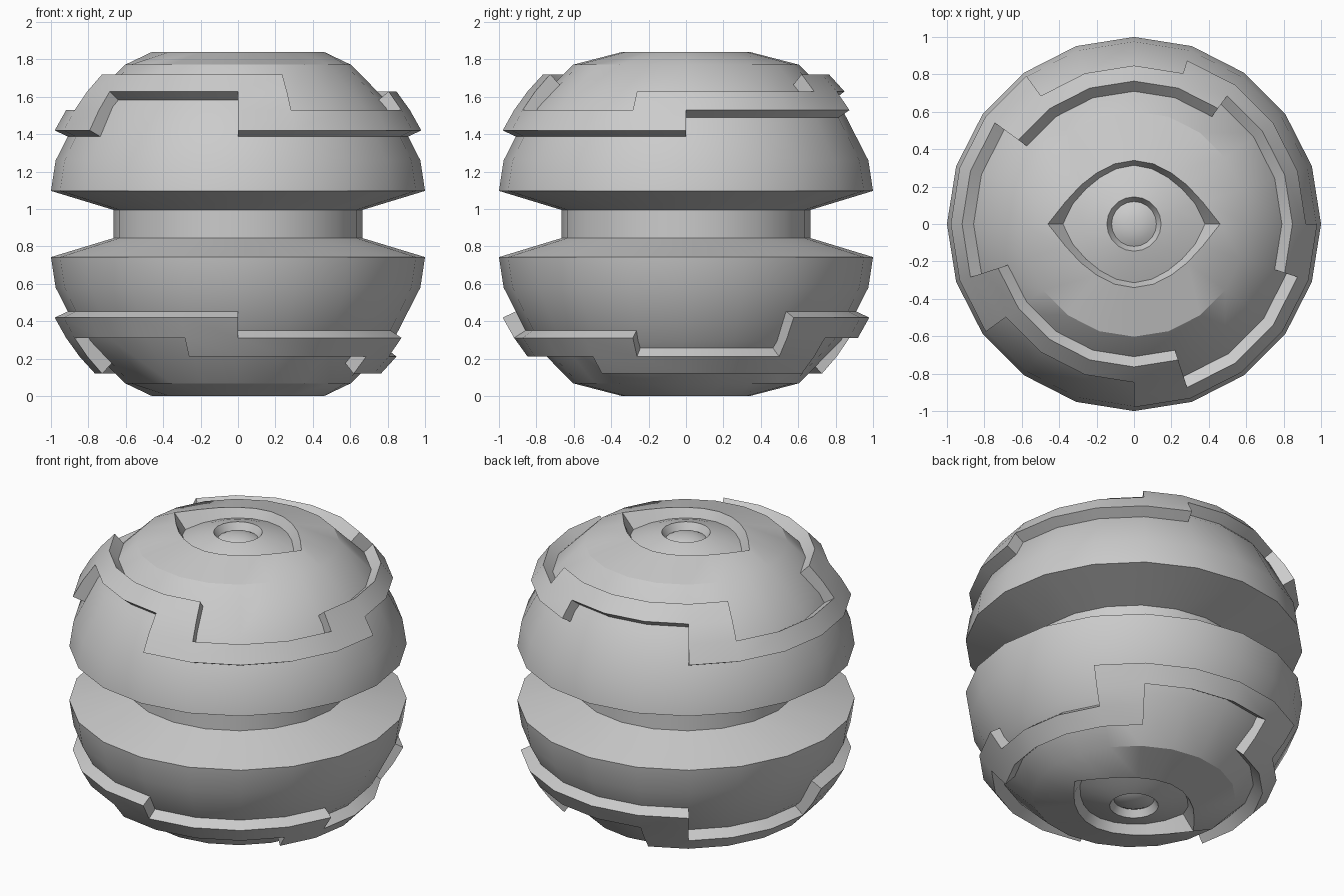
import bpy, bmesh, math

if "Cube" in bpy.data.objects:
    bpy.data.objects.remove(bpy.data.objects["Cube"])

N = 20            # sides around the ball
H = 1.84          # total height
CZ = 0.943        # centre height of the upper shell's sphere
STEP = 2 * math.pi / N


def finish(name, bm):
    bmesh.ops.recalc_face_normals(bm, faces=bm.faces[:])
    me = bpy.data.meshes.new(name)
    bm.to_mesh(me)
    bm.free()
    me.shade_smooth()
    me.set_sharp_from_angle(angle=math.radians(30))
    ob = bpy.data.objects.new(name, me)
    bpy.context.collection.objects.link(ob)
    return ob


def place(bm, lower, turn=0.0):
    """Flip a part to the underside and turn it about the axis."""
    if lower:
        c, s = math.cos(turn), math.sin(turn)
        for v in bm.verts:
            x, y, z = v.co
            v.co = (c * x - s * y, s * x + c * y, H - z)


def loft(bm, rings):
    """Skin a stack of rings, each a list of (radius, height) per side."""
    loops = [[bm.verts.new((r * math.cos(k * STEP), r * math.sin(k * STEP), z))
              for k, (r, z) in enumerate(rg)] for rg in rings]
    for a, b in zip(loops, loops[1:]):
        for k in range(N):
            j = (k + 1) % N
            bm.faces.new((a[k], a[j], b[j], b[k]))
    return loops


def quadrant(values, k):
    """Radius of a doubly symmetric outline from its six quarter values."""
    k %= 10
    return values[min(k, 10 - k)]


EYE_OUT = [0.46, 0.385, 0.352, 0.338, 0.338, 0.34]
EYE_IN = [0.38, 0.345, 0.318, 0.308, 0.31, 0.314]


def eyeball_z(r):
    return 1.836 - 0.69 * (r * r - 0.145 ** 2)


def shell(name, lower):
    # domed half with lens-shaped recess, bulging eyeball and sunk pupil
    rings = [[p] * N for p in [(0.655, 0.992), (1.0, 1.097), (0.975, 1.26),
                               (0.829, 1.545), (0.6025, 1.772)]]
    rings.append([(quadrant(EYE_OUT, k), H) for k in range(N)])
    inner = [quadrant(EYE_IN, k) for k in range(N)]
    rings.append([(r, eyeball_z(r)) for r in inner])
    rings.append([((r + 0.145) / 2, eyeball_z((r + 0.145) / 2)) for r in inner])
    rings += [[p] * N for p in [(0.145, 1.836), (0.12, 1.792),
                                (0.09, 1.808), (0.045, 1.819)]]
    bm = bmesh.new()
    last = loft(bm, rings)[-1]
    tip = bm.verts.new((0, 0, 1.822))
    for k in range(N):
        bm.faces.new((last[k], last[(k + 1) % N], tip))
    place(bm, lower)
    finish(name, bm)


# raised band: (first column, row) where each edge changes height
LOW_EDGE = [(0, 1), (4, 2), (7, 0), (12, 2), (15, 0)]
HIGH_EDGE = [(0, 2), (3, 3), (8, 1), (11, 3), (16, 1), (19, 2)]
ROWS = [26, 32.5, 39, 45.5]


def row_at(table, k):
    return [row for start, row in table if start <= k][-1]


def band(name, lower):
    bm = bmesh.new()
    grid = {}

    def vert(k, row):
        key = (k % N, row)
        if key not in grid:
            a, lat = k * STEP, math.radians(ROWS[row])
            r = 0.98 * math.cos(lat)
            grid[key] = bm.verts.new((r * math.cos(a), r * math.sin(a),
                                      0.98 * math.sin(lat)))
        return grid[key]

    for k in range(N):
        for row in range(row_at(LOW_EDGE, k), row_at(HIGH_EDGE, k)):
            bm.faces.new((vert(k, row), vert(k + 1, row),
                          vert(k + 1, row + 1), vert(k, row + 1)))
    ext = bmesh.ops.extrude_face_region(bm, geom=bm.faces[:], use_keep_orig=True)
    for v in ext["geom"]:
        if isinstance(v, bmesh.types.BMVert):
            v.co *= 1.09 / 0.98
    for v in bm.verts:
        v.co.z += CZ
    place(bm, lower, -math.pi / 2)
    finish(name, bm)


# two shells and their stepped bands
for side, lower in (("upper", False), ("lower", True)):
    shell(side + "_shell", lower)
    band(side + "_stepped_band", lower)

# core visible in the waist groove
bm = bmesh.new()
ends = loft(bm, [[(0.665, 0.845)] * N, [(0.665, 0.995)] * N])
for end in ends:
    bm.faces.new(end)
finish("waist_core", bm)
